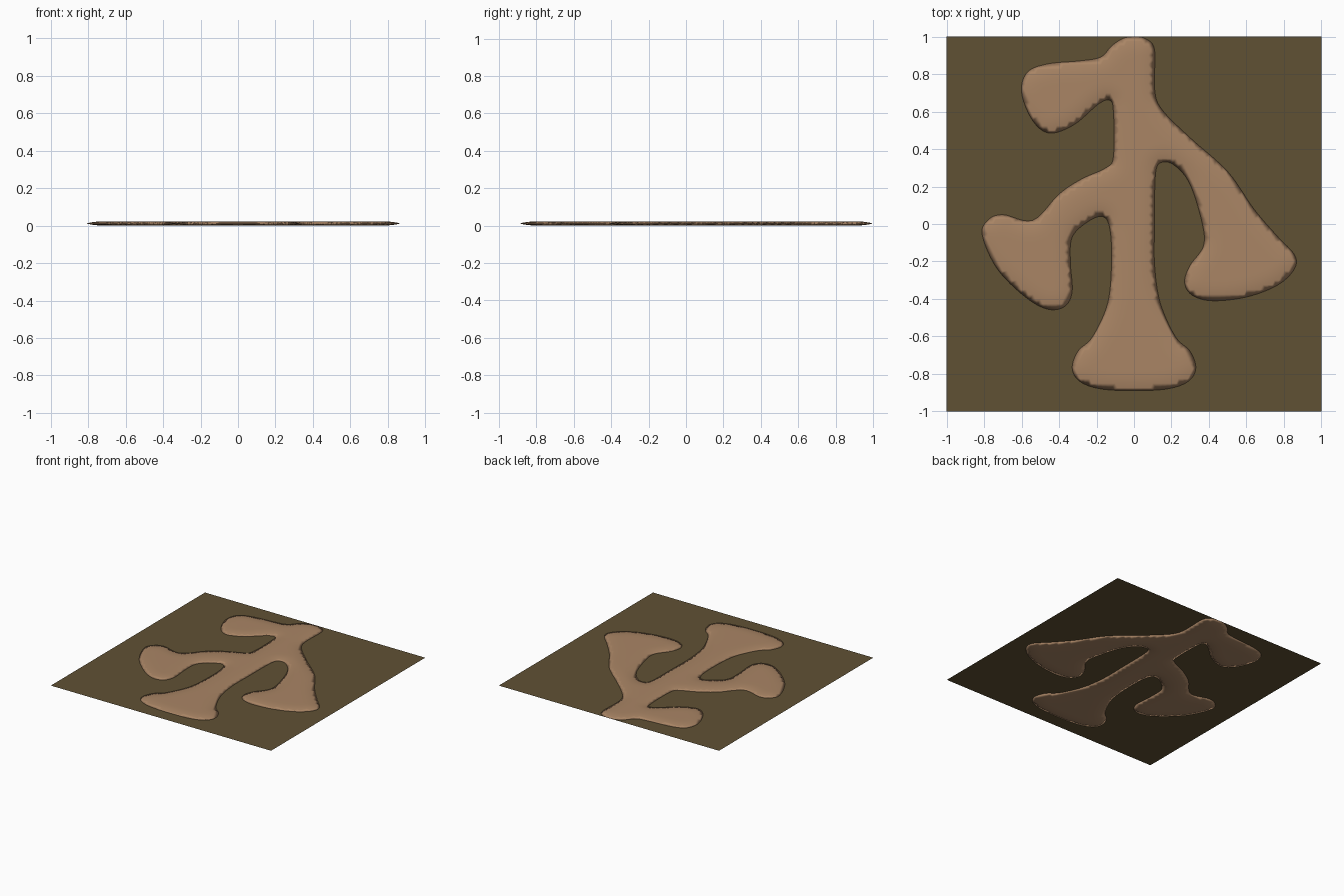
import bpy, bmesh
from mathutils import Vector, kdtree
from mathutils.geometry import delaunay_2d_cdt

if "Cube" in bpy.data.objects:
    bpy.data.objects.remove(bpy.data.objects["Cube"])

HALF = 0.0115      # half thickness of the path; the ground lies at mid height
SLOPE = 0.11       # width of the rounded rim


def material(name, rgb):
    m = bpy.data.materials.new(name)
    m.diffuse_color = (*rgb, 1)
    m.use_nodes = True
    m.node_tree.nodes["Principled BSDF"].inputs["Base Color"].default_value = m.diffuse_color
    return m


def add_object(name, bm, mat):
    me = bpy.data.meshes.new(name)
    bmesh.ops.recalc_face_normals(bm, faces=bm.faces)
    bm.to_mesh(me)
    bm.free()
    me.materials.append(mat)
    ob = bpy.data.objects.new(name, me)
    bpy.context.collection.objects.link(ob)
    return ob


def smooth_loop(pts, steps=6):
    """Closed Catmull-Rom curve through the points."""
    out, n = [], len(pts)
    for i in range(n):
        a, b, c, d = (pts[(i + k) % n] for k in (-1, 0, 1, 2))
        for s in range(steps):
            t = s / steps
            out.append(0.5 * (2 * b + (c - a) * t + (2 * a - 5 * b + 4 * c - d) * t * t
                              + (3 * b - a - 3 * c + d) * t ** 3))
    return out


# Path outline, clockwise from the top end
right = [(0, 1), (.06, .99), (.11, .93), (.11, .72), (.15, .61), (.30, .46), (.50, .28),
         (.64, .08), (.76, -.06), (.86, -.17), (.85, -.25), (.76, -.33), (.60, -.39),
         (.42, -.41), (.31, -.38), (.27, -.31), (.30, -.22), (.37, -.12), (.365, 0),
         (.30, .21), (.22, .31), (.15, .33), (.115, .27), (.11, 0), (.11, -.22)]
foot = [(.14, -.42), (.22, -.60), (.30, -.68), (.33, -.77), (.29, -.84), (.18, -.88)]
left = [(-.12, -.20), (-.13, -.02), (-.17, .04), (-.25, .01), (-.33, -.07), (-.34, -.20),
        (-.33, -.36), (-.37, -.44), (-.46, -.455), (-.58, -.39), (-.73, -.24), (-.81, -.06),
        (-.78, .02), (-.70, .05), (-.54, .02), (-.40, .16), (-.28, .24), (-.15, .30),
        (-.11, .36), (-.11, .60), (-.13, .66), (-.19, .64), (-.32, .53), (-.45, .485),
        (-.54, .55), (-.60, .70), (-.57, .81), (-.46, .855), (-.30, .87), (-.18, .89),
        (-.12, .95), (-.06, .99)]
pts = right + foot + [(0, -.89)] + [(-x, y) for x, y in reversed(foot)] + left
outline = smooth_loop([Vector(p) for p in reversed(pts)])

# Fine copy of the outline for measuring the distance to the rim
rim = []
for a, b in zip(outline, outline[1:] + outline[:1]):
    rim += [a.lerp(b, k / 4) for k in range(4)]
tree = kdtree.KDTree(len(rim))
for i, p in enumerate(rim):
    tree.insert(p.to_3d(), i)
tree.balance()


def rim_distance(p):
    return tree.find((p[0], p[1], 0))[2]


# Triangulate the path with inner grid points
inner = []
for j in range(-40, 41):
    for i in range(-40, 41):
        p = Vector(((i + 0.5 * (j % 2)) * 0.025, j * 0.025))
        if rim_distance(p) > 0.013:
            inner.append(p)
verts, _, tris, *_ = delaunay_2d_cdt(outline + inner, [], [list(range(len(outline)))], 1, 1e-6)

# Path: cushion shape, thick in the middle and thin at the rim, above and below ground
bm = bmesh.new()
for side in (1, -1):
    made = {}
    for tri in tris:
        for k in tri:
            if k not in made:
                t = min(rim_distance(verts[k]) / SLOPE, 1)
                z = HALF + side * HALF * (1 - (1 - t) ** 2.5)
                made[k] = bm.verts.new((verts[k][0], verts[k][1], z))
        bm.faces.new([made[k] for k in tri][::side])
bmesh.ops.remove_doubles(bm, verts=bm.verts, dist=1e-5)
for f in bm.faces:
    f.smooth = True
add_object("dirt_path", bm, material("dirt brown", (0.40, 0.235, 0.13)))

# Ground: single flat sheet
bm = bmesh.new()
bmesh.ops.create_grid(bm, x_segments=1, y_segments=1, size=1)
for v in bm.verts:
    v.co.z = HALF
add_object("ground_sheet", bm, material("olive ground", (0.117, 0.083, 0.034)))
